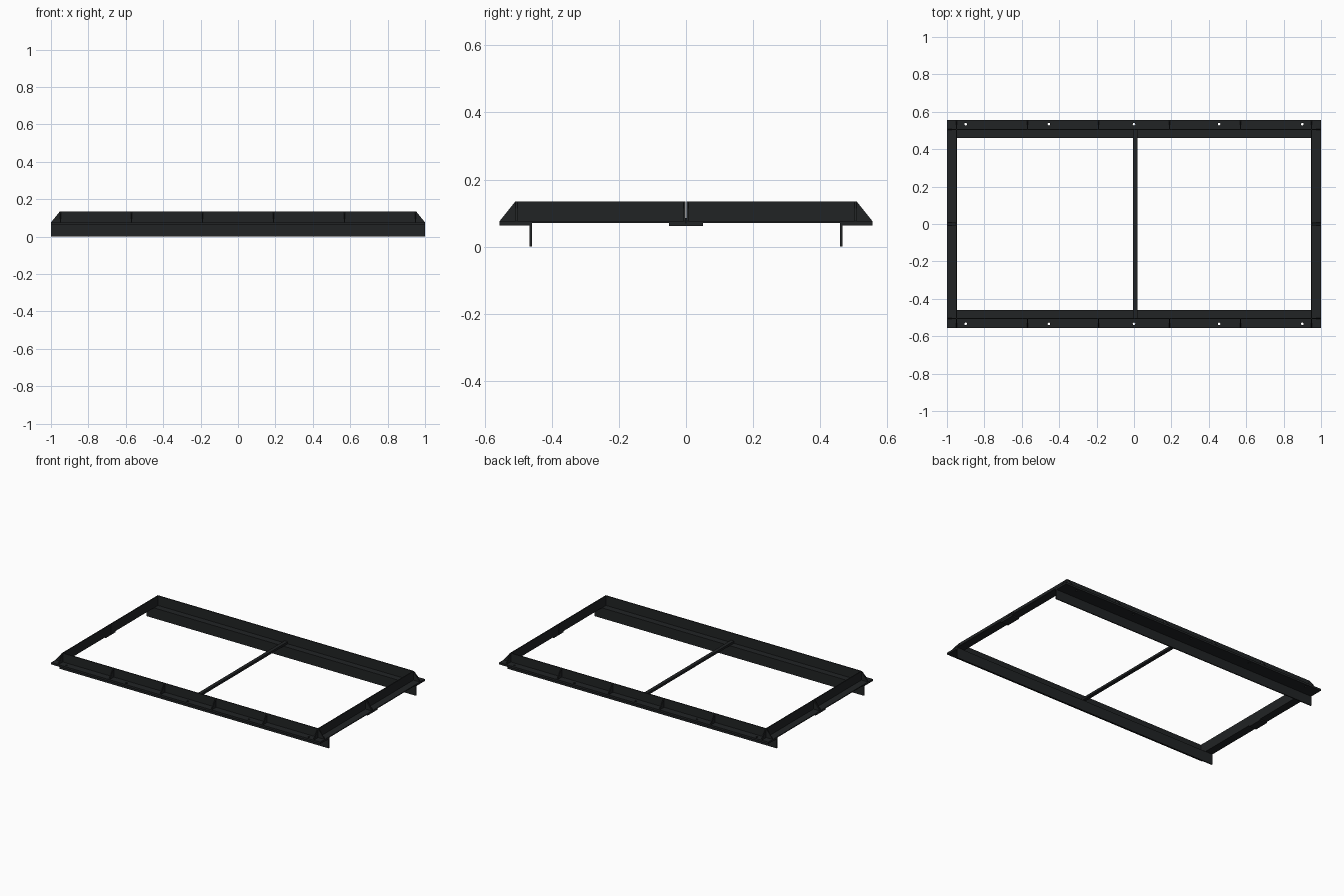
import bpy, bmesh
from mathutils import Matrix, Vector

if "Cube" in bpy.data.objects:
    bpy.data.objects.remove(bpy.data.objects["Cube"])

X, Y = 1.0, 0.555          # outer flange half sizes
WX, WY = 0.952, 0.508      # outer face of upright walls
T = 0.006                  # sheet thickness
Z0, Z1, Z2 = 0.07, 0.076, 0.135

mat = bpy.data.materials.new("black_metal")
mat.diffuse_color = (0.015, 0.017, 0.018, 1)
mat.use_nodes = True
mat.node_tree.nodes["Principled BSDF"].inputs["Base Color"].default_value = mat.diffuse_color


def finish(name, bm):
    bmesh.ops.recalc_face_normals(bm, faces=bm.faces[:])
    me = bpy.data.meshes.new(name)
    bm.to_mesh(me)
    bm.free()
    ob = bpy.data.objects.new(name, me)
    bpy.context.collection.objects.link(ob)
    me.materials.append(mat)
    return ob


def prism(name, pts, direction):
    """Extrude a closed planar profile along a direction."""
    bm = bmesh.new()
    f = bm.faces.new([bm.verts.new(p) for p in pts])
    new = bmesh.ops.extrude_face_region(bm, geom=[f])["geom"]
    bmesh.ops.translate(bm, vec=Vector(direction),
                        verts=[v for v in new if isinstance(v, bmesh.types.BMVert)])
    return finish(name, bm)


def box(name, x0, x1, y0, y1, z0, z1):
    return prism(name, [(x0, y0, z0), (x1, y0, z0), (x1, y1, z0), (x0, y1, z0)],
                 (0, 0, z1 - z0))


# Cutters for the bolt holes
bm = bmesh.new()
for s in (-1, 1):
    for x in (-0.9, -0.455, 0, 0.455, 0.9):
        bmesh.ops.create_cone(bm, cap_ends=True, segments=16, radius1=0.007,
                              radius2=0.007, depth=0.06,
                              matrix=Matrix.Translation((x, s * 0.534, 0.07)))
cutter = finish("bolt_hole_cutter", bm)
cutter.hide_render = True
cutter.hide_set(True)


def drill(ob):
    m = ob.modifiers.new("bolt_holes", "BOOLEAN")
    m.operation = "DIFFERENCE"
    m.solver = "EXACT"
    m.object = cutter


for s, side in ((-1, "front"), (1, "back")):
    # Angle rail: downward leg and outward flange
    prof = [(0.459, 0), (0.466, 0), (0.466, 0.063), (Y, 0.063), (Y, Z0), (0.459, Z0)]
    drill(prism(side + "_angle_rail", [(-X, s * y, z) for y, z in prof], (2 * X, 0, 0)))
    # Trim angle: flat flange and upright wall
    prof = [(WY - T, Z0), (Y, Z0), (Y, Z1), (WY, Z1), (WY, Z2), (WY - T, Z2)]
    drill(prism(side + "_trim", [(-WX, s * y, z) for y, z in prof], (2 * WX, 0, 0)))
    # Triangular stiffeners between flange and wall
    for i, x in enumerate((-WX + T / 2, -0.57, -0.19, 0.19, 0.57, WX - T / 2)):
        prism(f"{side}_gusset_{i}",
              [(x - T / 2, s * WY, Z1), (x - T / 2, s * Y, Z1), (x - T / 2, s * WY, Z2)],
              (T, 0, 0))

for s, side in ((-1, "left"), (1, "right")):
    for h, half in ((-1, "front"), (1, "back")):
        # Two end trim halves meeting in the middle
        box(f"{side}_{half}_end_flange", *sorted((s * (WX - T), s * X)),
            *sorted((h * 0.001, h * Y)), Z0, Z1)
        box(f"{side}_{half}_end_wall", *sorted((s * (WX - T), s * WX)),
            *sorted((h * 0.001, h * WY)), Z1, Z2)
        for i, y in enumerate((0.001, WY - T)):
            prism(f"{side}_{half}_end_gusset_{i}",
                  [(s * WX, h * y, Z1), (s * X, h * y, Z1), (s * WX, h * y, Z2)],
                  (0, h * T, 0))
    # Splice plate below the joint
    box(side + "_splice_plate", *sorted((s * (WX - T), s * X)), -0.05, 0.05, 0.062, Z0)

# Cross bar resting on both rails
box("cross_bar", -0.005, 0.018, -WY + T, WY - T, Z0, 0.085)
